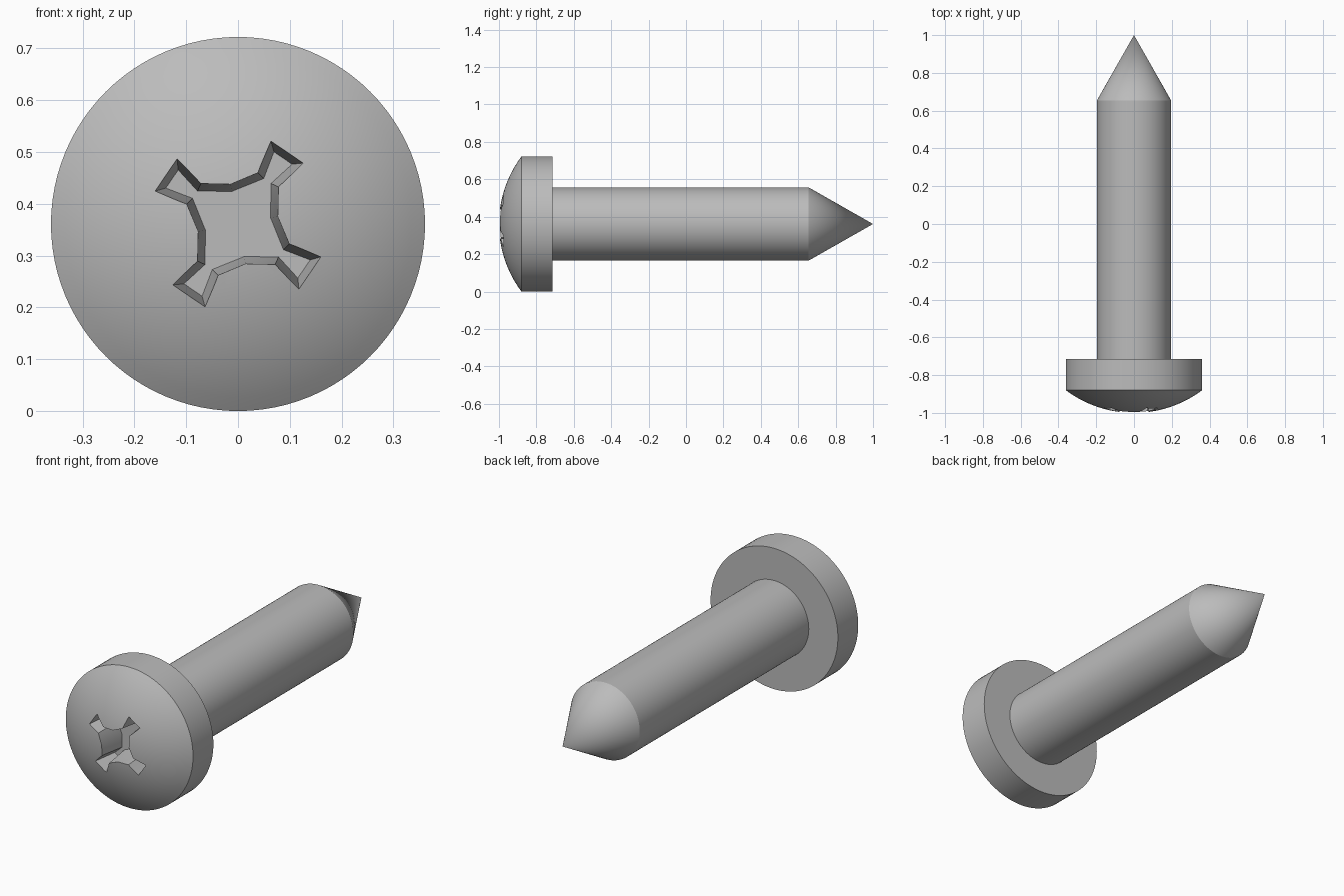
import bpy, bmesh, math
from mathutils import Matrix, Vector

cube = bpy.data.objects.get("Cube")
if cube:
    bpy.data.objects.remove(cube, do_unlink=True)

HEAD_R, SHAFT_R = 0.361, 0.196
DOME_R = 0.603          # radius of the sphere the domed face is cut from
RECESS_TURN = math.radians(10.7)

steel = bpy.data.materials.new("grey_steel")
steel.use_nodes = True
GREY = (0.5, 0.5, 0.5, 1)
steel.diffuse_color = GREY
steel.node_tree.nodes["Principled BSDF"].inputs["Base Color"].default_value = GREY


def add_object(name, bm):
    bmesh.ops.recalc_face_normals(bm, faces=bm.faces)
    mesh = bpy.data.meshes.new(name)
    bm.to_mesh(mesh)
    bm.free()
    mesh.materials.append(steel)
    ob = bpy.data.objects.new(name, mesh)
    bpy.context.collection.objects.link(ob)
    return ob


def lathe(name, profile, steps=96):
    """Revolve (radius, y) points around the long axis of the model."""
    bm = bmesh.new()
    verts = [bm.verts.new((r, y, HEAD_R)) for r, y in profile]
    edges = [bm.edges.new(pair) for pair in zip(verts, verts[1:])]
    bmesh.ops.spin(bm, geom=verts + edges, cent=(0, 0, HEAD_R), axis=(0, 1, 0),
                   angle=math.tau, steps=steps, use_duplicate=False)
    bmesh.ops.remove_doubles(bm, verts=bm.verts, dist=1e-5)
    return add_object(name, bm)


def smooth(ob):
    bpy.ops.object.select_all(action='DESELECT')
    ob.select_set(True)
    bpy.context.view_layer.objects.active = ob
    bpy.ops.object.shade_smooth_by_angle(angle=math.radians(25))


# Domed head with a straight rim and flat underside
sweep = math.asin(HEAD_R / DOME_R)
dome = [(DOME_R * math.sin(sweep * i / 12),
         -1 + DOME_R * (1 - math.cos(sweep * i / 12))) for i in range(13)]
head = lathe("head", dome + [(HEAD_R, -0.715), (0, -0.715)])

# Shaft with a conical point
shaft = lathe("shaft", [(0, -0.73), (SHAFT_R, -0.73), (SHAFT_R, 0.655), (0, 1)])


# Tapered cross recess: one quarter of the outline, repeated four times
def cross_ring(bm, quarter, y):
    points = [Matrix.Rotation(RECESS_TURN + k * math.pi / 2, 2) @ Vector(p)
              for k in range(4) for p in quarter]
    return [bm.verts.new((p.x, y, HEAD_R + p.y)) for p in points]


def mirrored(mid, flank, tip):
    flip = lambda p: (p[0], -p[1])
    return [flip(tip), flip(flank), mid, flank, tip]


bm = bmesh.new()
mouth_shape = mirrored((0.078, 0), (0.090, 0.056), (0.147, 0.092))
floor_shape = mirrored((0.064, 0), (0.077, 0.065), (0.124, 0.094))
rings = [cross_ring(bm, mouth_shape, -1.05),
         cross_ring(bm, mouth_shape, -0.985),
         cross_ring(bm, floor_shape, -0.85)]
for near, far in zip(rings, rings[1:]):
    for i in range(len(near)):
        j = (i + 1) % len(near)
        bm.faces.new((near[i], near[j], far[j], far[i]))
bm.faces.new(rings[0])
bm.faces.new(rings[-1])
cutter = add_object("recess_cutter", bm)
cutter.hide_render = True

# Cut the recess for good so its edges can be shaded sharp
cut = head.modifiers.new("recess", 'BOOLEAN')
cut.operation = 'DIFFERENCE'
cut.solver = 'EXACT'
cut.object = cutter
bpy.context.view_layer.objects.active = head
bpy.ops.object.modifier_apply(modifier="recess")
bpy.data.objects.remove(cutter, do_unlink=True)

for part in (head, shaft):
    smooth(part)
